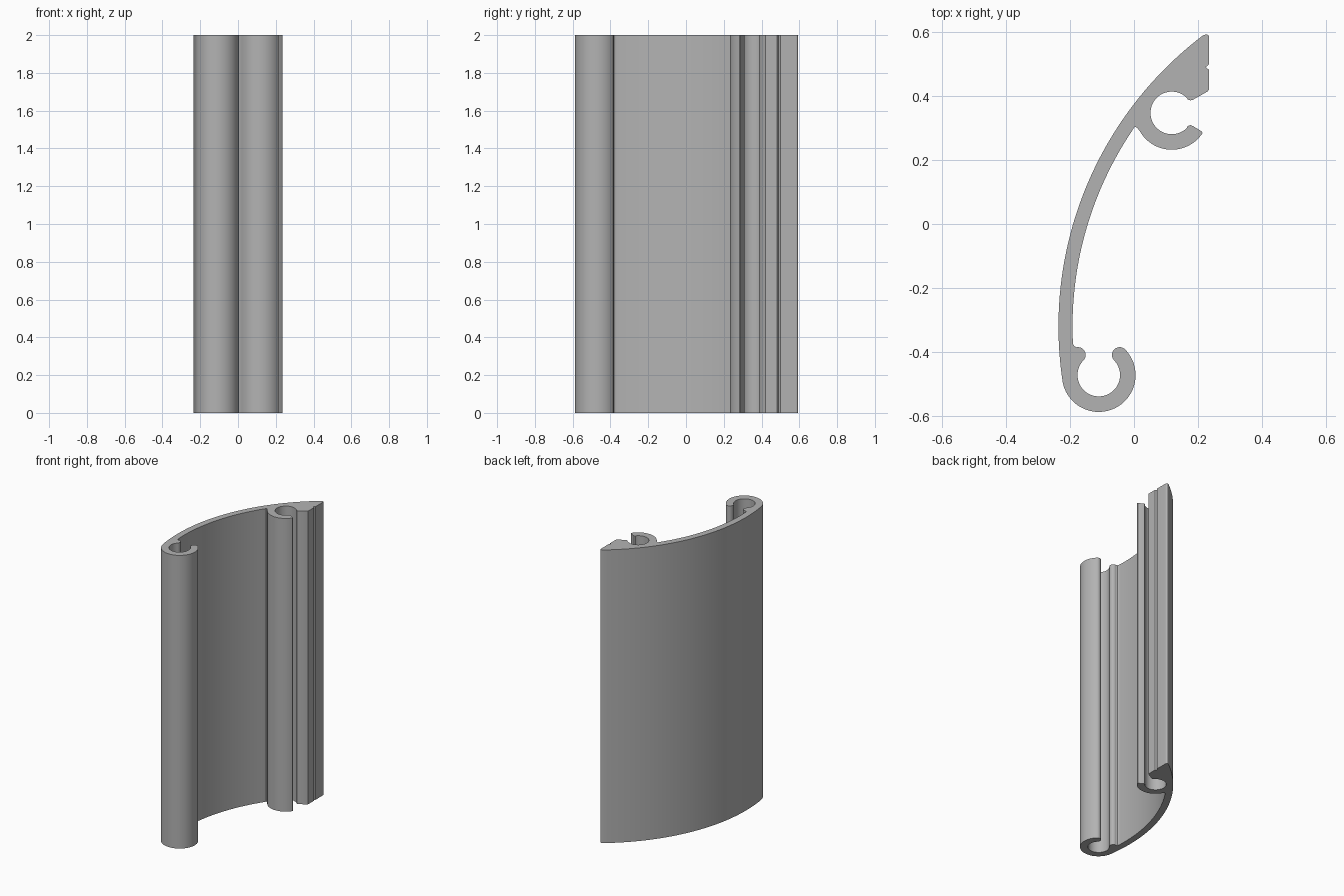
import bpy
import bmesh
from math import cos, sin, radians

HEIGHT = 2.0
SHELL = (0.905, -0.32)        # centre of the curved wall
LOWER = (-0.11, -0.472)       # centre of the lower screw channel
UPPER = (0.118, 0.347)        # centre of the upper screw channel
OUTER_R, INNER_R = 0.115, 0.0665
MID_R, TIP_R = (OUTER_R + INNER_R) / 2, (OUTER_R - INNER_R) / 2

if "Cube" in bpy.data.objects:
    bpy.data.objects.remove(bpy.data.objects["Cube"])


def arc(centre, radius, start, end, steps):
    """Points on an arc, angles in degrees."""
    angles = [radians(start + (end - start) * i / steps) for i in range(steps + 1)]
    return [(centre[0] + radius * cos(a), centre[1] + radius * sin(a)) for a in angles]


def polar(centre, radius, angle):
    return arc(centre, radius, angle, angle, 1)[0]


# Closed cross-section, walked counter-clockwise
profile = []
# outer face of the curved wall
profile += arc(SHELL, 1.141, 127.2, 188, 48)
# lower channel with two rounded lips
profile += arc(LOWER, OUTER_R, 192, 404, 44)
profile += arc(polar(LOWER, MID_R, 44), TIP_R, 56, 212, 12)
profile += arc(LOWER, INNER_R, 44, -224, 44)
profile += arc(polar(LOWER, MID_R, 136), TIP_R, 328, 460, 12)
profile += [(-0.186, -0.382), (-0.190, -0.376)]
# inner face of the curved wall
profile += arc(SHELL, 1.097, 182.4, 146, 40)
profile += [(0.0, 0.302), (0.006, 0.303), (0.011, 0.299)]
# upper channel and its lower lip
profile += arc(UPPER, OUTER_R, 211, 322, 26)
profile += [(0.214, 0.283), (0.212, 0.289), (0.184, 0.306), (0.176, 0.309), (0.168, 0.306)]
profile += arc(UPPER, INNER_R, 314, 46, 44)
# upper lip, flat edge with a small groove, and rounded top corner
profile += [(0.168, 0.389), (0.176, 0.386), (0.184, 0.388), (0.230, 0.414), (0.235, 0.421)]
profile += [(0.235, 0.481), (0.224, 0.490), (0.235, 0.499)]
profile += arc((0.226, 0.583), 0.009, 0, 120, 8)

# Extrude the section upwards
bm = bmesh.new()
base = bm.faces.new([bm.verts.new((x, y, 0)) for x, y in profile])
extruded = bmesh.ops.extrude_face_region(bm, geom=[base], use_keep_orig=True)
top_verts = [g for g in extruded["geom"] if isinstance(g, bmesh.types.BMVert)]
bmesh.ops.translate(bm, verts=top_verts, vec=(0, 0, HEIGHT))
bmesh.ops.recalc_face_normals(bm, faces=bm.faces)
caps = [f for f in bm.faces if len(f.verts) > 4]
bmesh.ops.triangulate(bm, faces=caps, ngon_method='EAR_CLIP')
mesh = bpy.data.meshes.new("extruded_rail")
bm.to_mesh(mesh)
bm.free()

rail = bpy.data.objects.new("extruded_rail", mesh)
bpy.context.collection.objects.link(rail)

# Plain grey metal
grey = bpy.data.materials.new("grey_metal")
grey.use_nodes = True
colour = (0.45, 0.45, 0.45, 1)
grey.diffuse_color = colour
grey.node_tree.nodes["Principled BSDF"].inputs["Base Color"].default_value = colour
mesh.materials.append(grey)

# Smooth curves, crisp corners
bpy.context.view_layer.objects.active = rail
rail.select_set(True)
bpy.ops.object.shade_smooth_by_angle(angle=radians(30))
